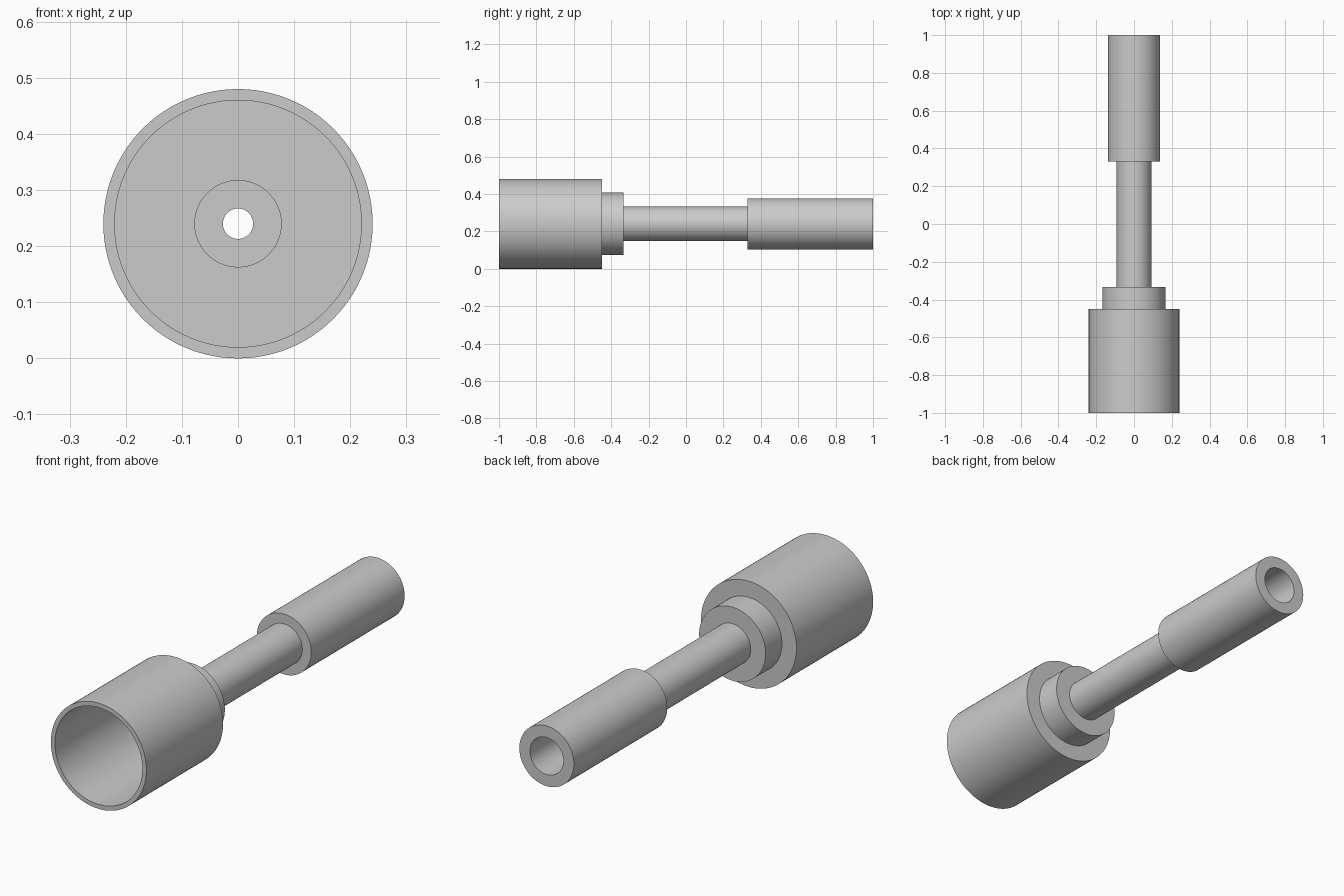
import bpy, bmesh, math

if "Cube" in bpy.data.objects:
    bpy.data.objects.remove(bpy.data.objects["Cube"])

AXIS_Z = 0.24   # height of the turning axis
SIDES = 96

grey = bpy.data.materials.new("grey")
grey.diffuse_color = (0.6, 0.6, 0.6, 1)
grey.use_nodes = True
grey.node_tree.nodes["Principled BSDF"].inputs["Base Color"].default_value = grey.diffuse_color


def lathe(name, profile, material):
    """Turn a closed (radius, y) profile around the y axis."""
    bm = bmesh.new()
    rings = []
    for r, y in profile:
        ring = []
        for i in range(SIDES):
            a = 2 * math.pi * i / SIDES
            ring.append(bm.verts.new((r * math.cos(a), y, AXIS_Z + r * math.sin(a))))
        rings.append(ring)
    for k, ring in enumerate(rings):
        nxt = rings[(k + 1) % len(rings)]
        for i in range(SIDES):
            j = (i + 1) % SIDES
            bm.faces.new((ring[i], ring[j], nxt[j], nxt[i]))
    bmesh.ops.recalc_face_normals(bm, faces=bm.faces)
    mesh = bpy.data.meshes.new(name)
    bm.to_mesh(mesh)
    bm.free()
    mesh.materials.append(material)
    obj = bpy.data.objects.new(name, mesh)
    bpy.context.collection.objects.link(obj)
    bpy.context.view_layer.objects.active = obj
    obj.select_set(True)
    bpy.ops.object.shade_smooth_by_angle(angle=math.radians(30))
    obj.select_set(False)
    return obj


# Outside: cup, collar, stem, rear sleeve
outside = [(0.24, -1.0), (0.24, -0.45), (0.167, -0.45), (0.167, -0.333),
           (0.092, -0.333), (0.092, 0.33), (0.137, 0.33), (0.137, 1.0)]
# Inside, from the back: sleeve socket, narrow bore, collar recess, cup cavity
inside = [(0.084, 1.0), (0.084, 0.36), (0.027, 0.36), (0.027, -0.36),
          (0.077, -0.36), (0.077, -0.47), (0.22, -0.47), (0.22, -1.0)]

lathe("stepped_tube", outside + inside, grey)
